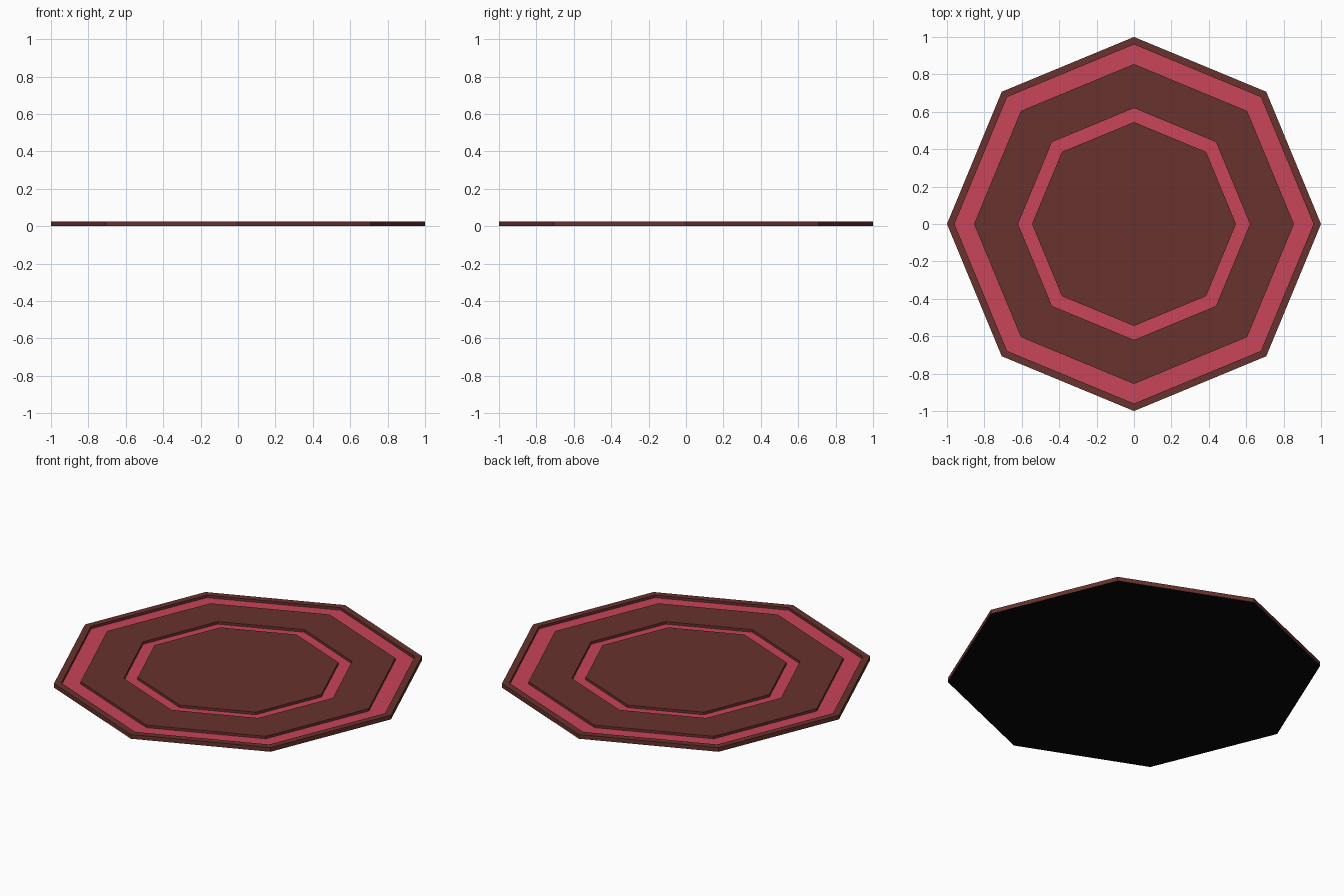
import bpy, bmesh, math

if "Cube" in bpy.data.objects:
    bpy.data.objects.remove(bpy.data.objects["Cube"])


def material(name, rgb):
    m = bpy.data.materials.new(name)
    m.diffuse_color = (*rgb, 1.0)
    m.use_nodes = True
    m.node_tree.nodes["Principled BSDF"].inputs["Base Color"].default_value = m.diffuse_color
    return m


BROWN = material("brown", (0.138, 0.032, 0.026))
PINK = material("pink", (0.578, 0.058, 0.102))
BLACK = material("black", (0.002, 0.002, 0.002))

SIDES = 8
TOP, FLOOR = 0.025, 0.01

# Half profile (radius, height) from the bottom rim, over both grooves, to the centre plate
profile = [(1.0, 0), (1.0, TOP), (0.96, TOP), (0.96, FLOOR), (0.855, FLOOR),
           (0.855, TOP), (0.62, TOP), (0.62, FLOOR), (0.545, FLOOR), (0.545, TOP)]

bm = bmesh.new()
rings = [[bm.verts.new((r * math.cos(math.tau * i / SIDES),
                        r * math.sin(math.tau * i / SIDES), z))
          for i in range(SIDES)] for r, z in profile]
for lower, upper in zip(rings, rings[1:]):
    for i in range(SIDES):
        j = (i + 1) % SIDES
        bm.faces.new((lower[i], lower[j], upper[j], upper[i]))
bm.faces.new(rings[-1])            # centre plate
bm.faces.new(rings[0][::-1])       # underside
bmesh.ops.recalc_face_normals(bm, faces=bm.faces[:])

# Groove floors are pink, the underside is black, everything else brown
for f in bm.faces:
    if f.normal.z < -0.5:
        f.material_index = 2
    elif f.normal.z > 0.5 and f.calc_center_median().z < TOP - 0.005:
        f.material_index = 1

mesh = bpy.data.meshes.new("octagonal_plate")
bm.to_mesh(mesh)
bm.free()
for m in (BROWN, PINK, BLACK):
    mesh.materials.append(m)
plate = bpy.data.objects.new("octagonal_plate", mesh)
bpy.context.collection.objects.link(plate)
